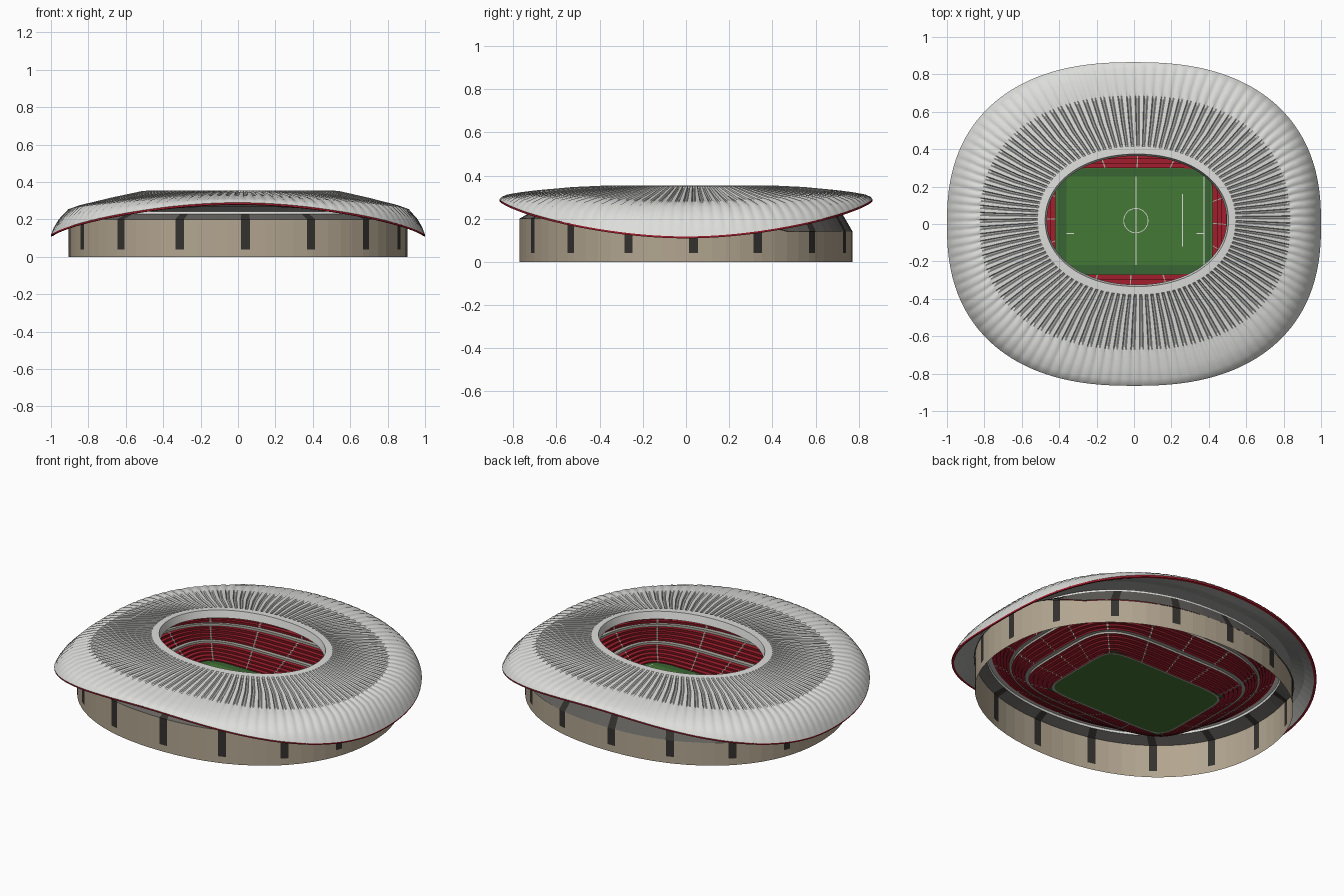
import bpy
import math
from math import sin, cos, pi

if "Cube" in bpy.data.objects:
    bpy.data.objects.remove(bpy.data.objects["Cube"])


def material(name, r, g, b):
    m = bpy.data.materials.new(name)
    m.diffuse_color = (r, g, b, 1)
    m.use_nodes = True
    bsdf = m.node_tree.nodes["Principled BSDF"]
    bsdf.inputs["Base Color"].default_value = (r, g, b, 1)
    bsdf.inputs["Roughness"].default_value = 0.8
    return m


WHITE = material("roof white", 0.72, 0.72, 0.70)
PANEL = material("panel grey", 0.36, 0.36, 0.35)
SLOPE = material("dark grey", 0.13, 0.125, 0.115)
RED = material("seat red", 0.36, 0.013, 0.026)
DARK_RED = material("dark red", 0.18, 0.008, 0.014)
WALL = material("wall tan", 0.45, 0.38, 0.28)
WINDOW = material("window dark", 0.035, 0.032, 0.028)
CONCRETE = material("pale concrete", 0.42, 0.40, 0.35)
GRASS = material("grass green", 0.06, 0.19, 0.036)
DARK_GRASS = material("dark grass", 0.04, 0.13, 0.033)


def oval(t, a, b, n, cx=0, cy=0):
    """Point of a superellipse in direction t."""
    c, s = cos(t), sin(t)
    k = (abs(c) ** n + abs(s) ** n) ** (-1 / n)
    return cx + a * c * k, cy + b * s * k


def make(name, verts, faces, mats, indices):
    me = bpy.data.meshes.new(name)
    me.from_pydata(verts, [], faces)
    for m in mats:
        me.materials.append(m)
    me.polygons.foreach_set("material_index", indices)
    me.update()
    ob = bpy.data.objects.new(name, me)
    bpy.context.collection.objects.link(ob)
    return ob


def loft(name, angles, rings, point, mats, pick):
    """Closed band: point(ring, t, j) places vertices, pick(i, j) colours faces."""
    count = len(angles)
    verts = [point(r, t, j) for r in rings for j, t in enumerate(angles)]
    faces, indices = [], []
    for i in range(len(rings) - 1):
        for j in range(count):
            k = (j + 1) % count
            faces.append((i * count + j, i * count + k,
                          (i + 1) * count + k, (i + 1) * count + j))
            indices.append(pick(i, j))
    return make(name, verts, faces, mats, indices)


def columns(n, half, mids, offset=0.0):
    """Angles with a narrow column at each of n places, plus wide bays."""
    step = 2 * pi / n
    out = []
    for k in range(n):
        c = k * step + offset
        out.append(c - half)
        out += [c + half + (step - 2 * half) * m / mids for m in range(mids)]
    return out


# Outer wall with tall dark windows, lower along the back
def wall_top(t):
    f = min(1, max(0, (sin(t) - 0.3) / 0.3))
    return 0.2 - 0.06 * f


bays = columns(16, 0.026, 4, 0.045)


def wall_point(ring, t, j):
    z = ring if ring < 0.1 else wall_top(t)
    return (*oval(t, 0.905, 0.772, 2.15), z)


loft("outer_wall", bays, [0, 0.04, 0.2], wall_point, [WALL, WINDOW],
     lambda i, j: int(i == 1 and j % 5 == 0))


# Sloping band above the wall, with a white rim
def slope_point(ring, t, j):
    a, b, z = ring
    return (*oval(t, a, b, 2.2), z if z else wall_top(t))


loft("upper_slope", bays, [(0.905, 0.772, 0), (0.83, 0.72, 0.23),
                           (0.827, 0.717, 0.243), (0.8, 0.69, 0.238)],
     slope_point, [SLOPE, WINDOW, WHITE],
     lambda i, j: 2 if i else int(j % 5 == 0))

# Stepped seating bowl: rounded rectangle growing into an oval, kerb first
ROWS = 16
PITCH_Z = 0.036
tiers = [(-0.03, PITCH_Z - 0.002), (0, PITCH_Z - 0.002)]
for row in range(ROWS):
    z = PITCH_Z + 0.2 * ((row + 1) / ROWS) ** 1.15
    tiers += [(row / ROWS, z), ((row + 1) / ROWS, z)]


def bowl_point(ring, t, j):
    u, z = ring
    x, y = oval(t, 0.42 + 0.38 * u, 0.285 + 0.405 * u, 2.2 + 4.8 * (1 - u) ** 2)
    return x, y + 0.015 * (1 - u), z


def bowl_colour(i, j):
    if i == 0 or (i - 1) // 2 in (5, 10) or j % 7 == 0:
        return 2
    return i % 2


loft("seating_bowl", columns(16, 0.007, 6, -0.04), tiers, bowl_point,
     [RED, DARK_RED, CONCRETE], bowl_colour)

# Pitch
edge = [(*oval(2 * pi * k / 96, 0.42, 0.285, 7, 0, 0.015), PITCH_Z)
        for k in range(96)]
make("pitch", edge, [range(96)], [GRASS], [0])


def plate(name, x0, x1, y0, y1, z, mat):
    make(name, [(x0, y0, z), (x1, y0, z), (x1, y1, z), (x0, y1, z)],
         [(0, 1, 2, 3)], [mat], [0])


BAND_Z = PITCH_Z + 0.002
plate("back_dark_band", -0.395, 0.395, 0.255, 0.297, BAND_Z, DARK_GRASS)
plate("front_dark_band", -0.395, 0.395, -0.267, -0.22, BAND_Z, DARK_GRASS)
plate("side_dark_band", -0.41, -0.36, -0.22, 0.255, BAND_Z, DARK_GRASS)
plate("end_dark_band", 0.38, 0.41, -0.22, 0.255, BAND_Z, DARK_GRASS)
LINE_Z = PITCH_Z + 0.004
for name, x, y0, y1 in [("halfway_line", 0.01, -0.22, 0.255),
                        ("goal_line", 0.375, -0.22, 0.255),
                        ("box_line", 0.26, -0.12, 0.16)]:
    plate(name, x - 0.003, x + 0.003, y0, y1, LINE_Z, WHITE)
for name, x in [("left_mark", -0.34), ("right_mark", 0.355)]:
    plate(name, x - 0.02, x + 0.02, -0.053, -0.047, LINE_Z, WHITE)
loft("centre_circle", [2 * pi * k / 48 for k in range(48)], [0.063, 0.067],
     lambda r, t, j: (0.01 + r * cos(t), 0.018 + r * sin(t), LINE_Z),
     [WHITE], lambda i, j: 0)

# Pleated roof: each ring is half width, half depth, power, side z, front z, pleat
RIBS = 112
pleats = [2 * pi * (k + f) / RIBS for k in range(RIBS) for f in (0, 0.5, 0.6, 0.9)]
roof_rings = [
    (0.480, 0.344, 2.1, 0.312, 0.312, 0),
    (0.490, 0.354, 2.1, 0.355, 0.355, 0),
    (0.530, 0.397, 2.1, 0.351, 0.354, 0),
    (0.540, 0.407, 2.1, 0.349, 0.353, 0.009),
    (0.690, 0.535, 2.2, 0.316, 0.347, 0.010),
    (0.815, 0.665, 2.3, 0.285, 0.335, 0.006),
    (0.850, 0.705, 2.35, 0.276, 0.331, 0.0025),
    (0.910, 0.775, 2.4, 0.255, 0.322, 0.0025),
    (0.960, 0.830, 2.4, 0.200, 0.312, 0.0025),
    (0.985, 0.853, 2.4, 0.157, 0.302, 0.002),
    (1.000, 0.865, 2.4, 0.118, 0.290, 0),
]


def roof_point(ring, t, j):
    a, b, n, zx, zy, depth = ring
    shift = 1 - min(1, max(0, (a - 0.5) / 0.5))
    x, y = oval(t, a, b, n, 0.015 * shift, 0.02 * shift)
    z = zx + (zy - zx) * sin(t) ** 2
    return x, y, z - (depth if j % 4 > 1 else 0)


roof = loft("roof", pleats, roof_rings, roof_point, [WHITE, PANEL],
            lambda i, j: int(i in (3, 4) and j % 4 == 2))
bpy.context.view_layer.objects.active = roof
roof.select_set(True)
bpy.ops.object.shade_smooth_by_angle(angle=math.radians(32))

# Roof underside with a red edge trim
under_rings = [
    (1.000, 0.865, 2.4, 0.118, 0.290, 0),
    (0.999, 0.864, 2.4, 0.109, 0.280, 0),
    (0.988, 0.850, 2.4, 0.112, 0.278, 0),
    (0.940, 0.800, 2.4, 0.185, 0.270, 0),
    (0.880, 0.740, 2.3, 0.248, 0.275, 0),
    (0.800, 0.670, 2.3, 0.252, 0.270, 0),
    (0.660, 0.510, 2.2, 0.240, 0.240, 0),
    (0.480, 0.344, 2.1, 0.312, 0.312, 0),
]
loft("roof_underside", [2 * pi * k / 112 for k in range(112)], under_rings,
     roof_point, [PANEL, RED], lambda i, j: int(i < 2))
